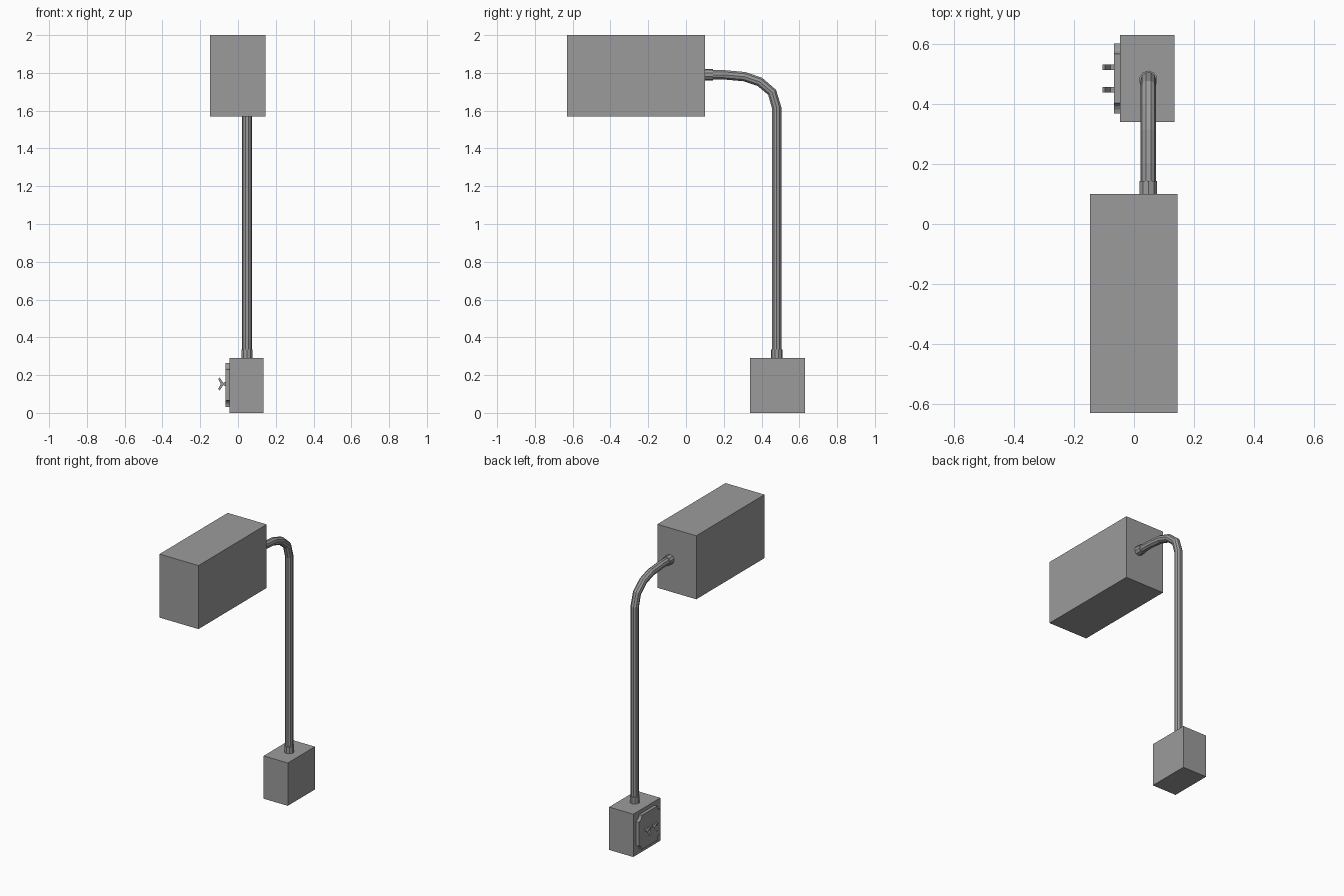
import bpy, bmesh, math
from mathutils import Vector, Matrix

cube = bpy.data.objects.get("Cube")
if cube:
    bpy.data.objects.remove(cube, do_unlink=True)

grey = bpy.data.materials.new("mid_grey")
grey.use_nodes = True
GREY = (0.33, 0.33, 0.33, 1)
grey.diffuse_color = GREY
grey.node_tree.nodes["Principled BSDF"].inputs["Base Color"].default_value = GREY


def add_object(name, data):
    data.materials.append(grey)
    ob = bpy.data.objects.new(name, data)
    bpy.context.collection.objects.link(ob)
    return ob


def mesh_object(name, bm):
    bmesh.ops.recalc_face_normals(bm, faces=bm.faces)
    mesh = bpy.data.meshes.new(name)
    bm.to_mesh(mesh)
    bm.free()
    return add_object(name, mesh)


def box(name, low, high):
    low, high = Vector(low), Vector(high)
    bm = bmesh.new()
    bmesh.ops.create_cube(bm, size=1)
    bmesh.ops.scale(bm, vec=high - low, verts=bm.verts)
    bmesh.ops.translate(bm, vec=(low + high) / 2, verts=bm.verts)
    return mesh_object(name, bm)


def collar(name, centre, depth, tilt=0):
    bm = bmesh.new()
    place = Matrix.Translation(centre) @ Matrix.Rotation(tilt, 4, "X")
    bmesh.ops.create_cone(bm, cap_ends=True, segments=10, radius1=0.031,
                          radius2=0.031, depth=depth, matrix=place)
    return mesh_object(name, bm)


def extrude_profile(name, points, start, offset):
    """Extrude a closed outline by an offset vector."""
    bm = bmesh.new()
    face = bm.faces.new([bm.verts.new(Vector(start) + Vector(p)) for p in points])
    new = bmesh.ops.extrude_face_region(bm, geom=[face])["geom"]
    bmesh.ops.translate(bm, vec=offset,
                        verts=[v for v in new if isinstance(v, bmesh.types.BMVert)])
    return mesh_object(name, bm)


POLE_X, POLE_Y, ARM_Z = 0.048, 0.48, 1.79

# Head and base boxes
box("head_box", (-0.147, -0.63, 1.57), (0.145, 0.10, 2.0))
box("base_box", (-0.046, 0.34, 0), (0.135, 0.63, 0.29))

# Bent pole with a faceted round section
path = [(POLE_Y, 0.27), (POLE_Y, 1.615), (0.456, 1.697), (0.39, 1.753),
        (0.31, 1.78), (0.2, ARM_Z), (0.08, ARM_Z)]
curve = bpy.data.curves.new("bent_pole", "CURVE")
curve.dimensions = "3D"
curve.bevel_depth = 0.026
curve.bevel_resolution = 3
curve.use_fill_caps = True
spline = curve.splines.new("POLY")
spline.points.add(len(path) - 1)
for point, (y, z) in zip(spline.points, path):
    point.co = (POLE_X, y, z, 1)
spline.use_smooth = False
add_object("bent_pole", curve)

# Collars where the pole meets the boxes
collar("base_collar", (POLE_X, POLE_Y, 0.31), 0.05)
collar("head_collar", (POLE_X, 0.118, ARM_Z), 0.05, math.pi / 2)

# Socket plate with scooped corners on the right side of the base
half, scoop = 0.116, 0.034
outline = []
for quarter in range(4):
    turn = Matrix.Rotation(quarter * math.pi / 2, 3, "X")
    for step in range(5):
        a = math.radians(270 - step * 22.5)
        corner = Vector((0, half + scoop * math.cos(a), half + scoop * math.sin(a)))
        outline.append(turn @ corner)
    # Reverse the scoop so the outline runs in one direction
    outline[-5:] = outline[-5:]
extrude_profile("socket_plate", outline, (-0.046, 0.485, 0.148), (-0.021, 0, 0))

# Two forked prongs standing on the plate
fork = [(0, -0.012), (-0.012, -0.006), (-0.031, -0.034), (-0.039, -0.026),
        (-0.025, 0), (-0.039, 0.026), (-0.031, 0.034), (-0.012, 0.006), (0, 0.012)]
for name, y in (("front_prong", 0.447), ("back_prong", 0.523)):
    extrude_profile(name, [(x, 0, z) for x, z in fork],
                    (-0.066, y - 0.009, 0.153), (0, 0.018, 0))
